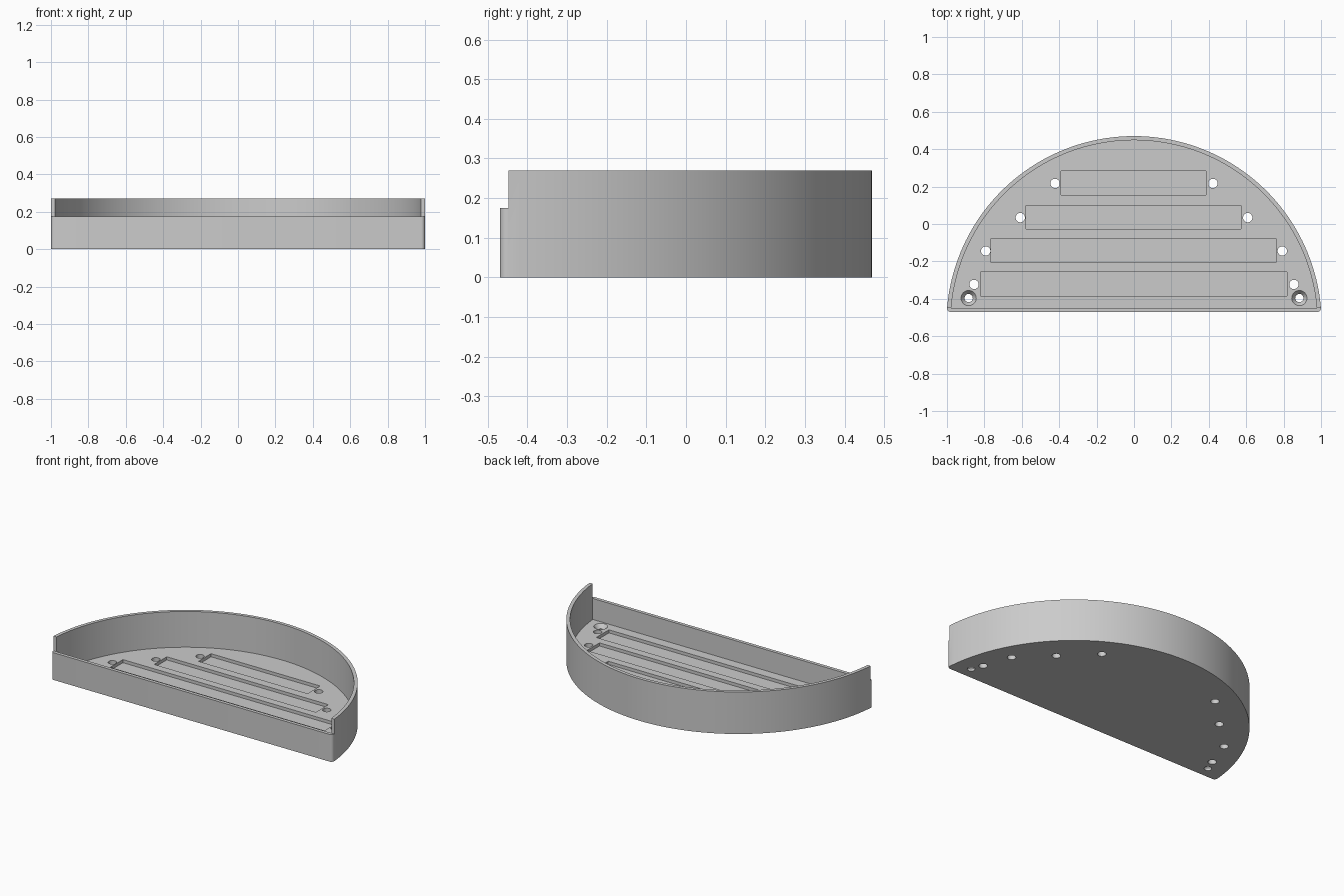
import bpy, bmesh, math

if "Cube" in bpy.data.objects:
    bpy.data.objects.remove(bpy.data.objects["Cube"], do_unlink=True)

CENTRE_Y, RADIUS, WALL = -0.533, 1.003, 0.022
FRONT, RIM, LIP, FLOOR, POCKET = -0.47, 0.27, 0.175, 0.04, 0.02

grey = bpy.data.materials.new("plain grey")
grey.use_nodes = True
grey.diffuse_color = (0.6, 0.6, 0.6, 1)
grey.node_tree.nodes["Principled BSDF"].inputs["Base Color"].default_value = grey.diffuse_color


def add_object(name, bm):
    bmesh.ops.recalc_face_normals(bm, faces=bm.faces)
    mesh = bpy.data.meshes.new(name)
    bm.to_mesh(mesh)
    bm.free()
    mesh.materials.append(grey)
    obj = bpy.data.objects.new(name, mesh)
    bpy.context.collection.objects.link(obj)
    return obj


def prism(name, outline, bottom, top):
    bm = bmesh.new()
    face = bm.faces.new([bm.verts.new((x, y, bottom)) for x, y in outline])
    moved = bmesh.ops.extrude_face_region(bm, geom=[face])["geom"]
    bmesh.ops.translate(bm, vec=(0, 0, top - bottom),
                        verts=[v for v in moved if isinstance(v, bmesh.types.BMVert)])
    return add_object(name, bm)


def box(name, x0, x1, y0, y1, bottom, top):
    return prism(name, [(x0, y0), (x1, y0), (x1, y1), (x0, y1)], bottom, top)


def cone(name, x, y, r_bottom, r_top, bottom, top):
    bm = bmesh.new()
    bmesh.ops.create_cone(bm, cap_ends=True, segments=32, radius1=r_bottom,
                          radius2=r_top, depth=top - bottom)
    bmesh.ops.translate(bm, vec=(x, y, (top + bottom) / 2), verts=bm.verts)
    return add_object(name, bm)


def arc(cx, cy, r, start, end, steps):
    angles = [start + (end - start) * i / steps for i in range(steps + 1)]
    return [(cx + r * math.cos(a), cy + r * math.sin(a)) for a in angles]


def half_disc(radius, front):
    a = math.asin((front - CENTRE_Y) / radius)
    return arc(0, CENTRE_Y, radius, a, math.pi - a, 96)


def cut(target, cutter):
    mod = target.modifiers.new("cut", "BOOLEAN")
    mod.operation, mod.solver, mod.object = "DIFFERENCE", "EXACT", cutter
    bpy.context.view_layer.objects.active = target
    bpy.ops.object.modifier_apply(modifier=mod.name)
    bpy.data.objects.remove(cutter, do_unlink=True)


# Half round body with small rounded front corners
body = half_disc(RADIUS, FRONT + 0.02)
corner_x = body[0][0] - 0.02
left = arc(-corner_x, FRONT + 0.02, 0.02, math.pi, 1.5 * math.pi, 6)[1:]
right = arc(corner_x, FRONT + 0.02, 0.02, 1.5 * math.pi, 2 * math.pi, 6)[:-1]
tray = prism("tray", body + left + right, 0, RIM)

# Hollow inside and lowered front wall
cut(tray, prism("cavity", half_disc(RADIUS - WALL, FRONT + WALL), FLOOR, 1))
cut(tray, box("front_notch", -2, 2, -1, FRONT + WALL, LIP, 1))

# Long pockets in the floor, each with a through hole at both ends
rows = [(0.388, 0.219, 0.422), (0.575, 0.036, 0.608),
        (0.762, -0.142, 0.793), (0.82, -0.321, 0.855)]
for half, y, hole_x in rows:
    cut(tray, box("pocket", -half - 0.002, half - 0.002, y - 0.064, y + 0.064, POCKET, 0.1))
    for side in (-1, 1):
        cut(tray, cone("hole", side * hole_x, y - 0.002, 0.025, 0.025, -0.1, 0.1))

# Countersunk screw holes in the front corners
for side in (-1, 1):
    cut(tray, cone("screw_hole", side * 0.884, -0.396, 0.022, 0.022, -0.1, 0.1))
    cut(tray, cone("countersink", side * 0.884, -0.396, 0.022, 0.049, 0.015, 0.051))

# Smooth curved walls, crisp edges
bpy.ops.object.select_all(action="DESELECT")
tray.select_set(True)
bpy.context.view_layer.objects.active = tray
bpy.ops.object.shade_smooth_by_angle(angle=math.radians(30))
